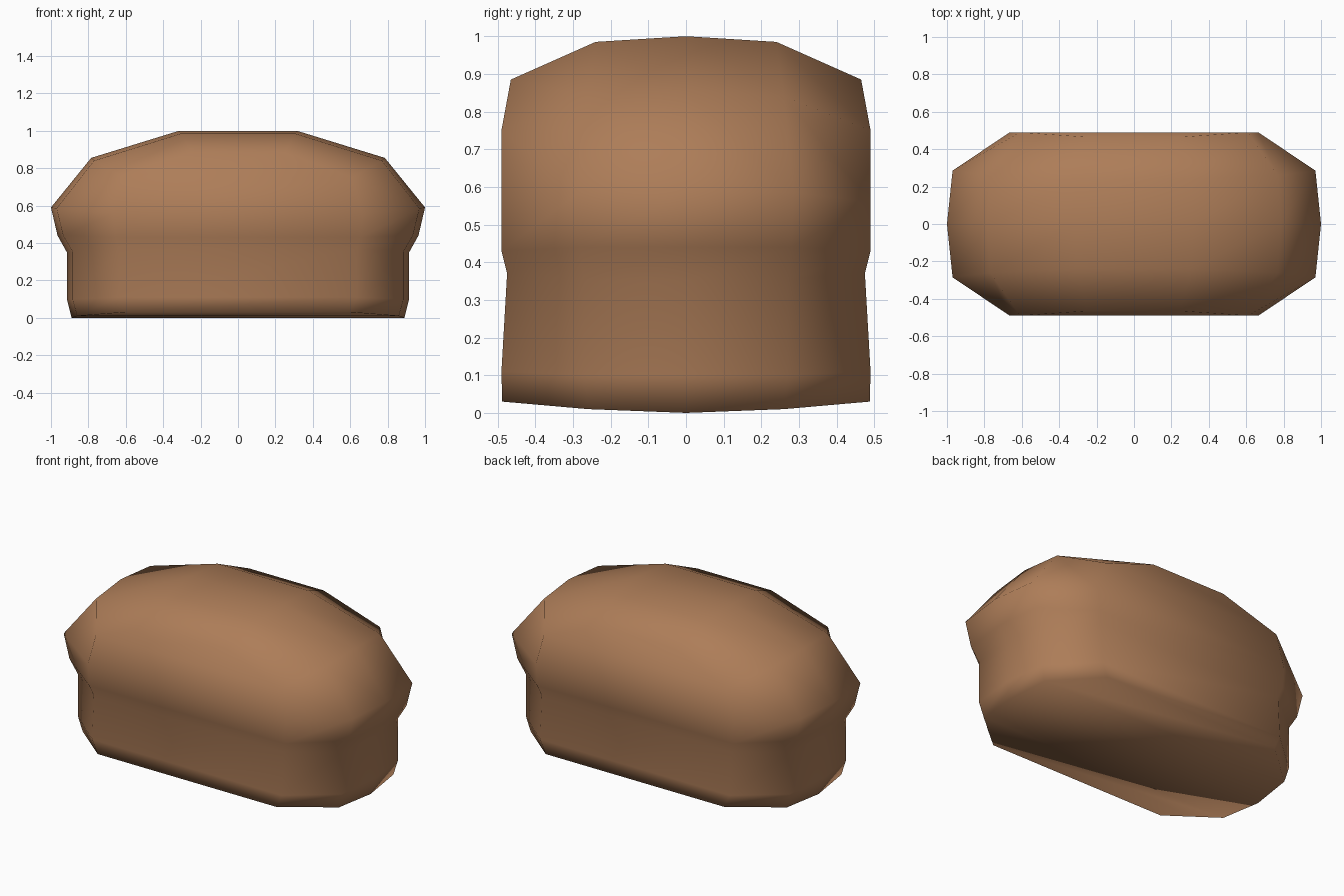
import bpy, bmesh

if "Cube" in bpy.data.objects:
    bpy.data.objects.remove(bpy.data.objects["Cube"])

crust = bpy.data.materials.new("crust brown")
crust.diffuse_color = (0.42, 0.205, 0.098, 1)
crust.use_nodes = True
crust.node_tree.nodes["Principled BSDF"].inputs["Base Color"].default_value = crust.diffuse_color

bm = bmesh.new()


def ring(ends):
    """Ten-sided ring from (x, y, z) points of one quarter: middle, shoulder, corner."""
    mid, sho, cor = ends

    def v(p, sx, sy):
        return bm.verts.new((p[0] * sx, p[1] * sy, p[2]))
    return [v(cor, 1, -1), v(sho, 1, -1), v(mid, 1, 1), v(sho, 1, 1), v(cor, 1, 1),
            v(cor, -1, 1), v(sho, -1, 1), v(mid, -1, 1), v(sho, -1, -1), v(cor, -1, -1)]


def bridge(a, b):
    for i in range(10):
        j = (i + 1) % 10
        bm.faces.new((a[i], a[j], b[j], b[i]))


# Side wall rings, from the rocking base up to the overhanging crust
rings = [ring(r) for r in (
    [(0.89, 0, 0.0), (0.86, 0.26, 0.01), (0.60, 0.488, 0.03)],
    [(0.915, 0, 0.10), (0.885, 0.27, 0.10), (0.635, 0.49, 0.11)],
    [(0.915, 0, 0.35), (0.885, 0.27, 0.355), (0.635, 0.475, 0.37)],
    [(0.965, 0, 0.44), (0.935, 0.28, 0.44), (0.655, 0.49, 0.43)],
    [(1.0, 0, 0.59), (0.97, 0.285, 0.585), (0.665, 0.49, 0.56)],
)]
for lo, hi in zip(rings, rings[1:]):
    bridge(lo, hi)

# Base, closed in strips across the loaf
b = rings[0]
for i in range(4):
    bm.faces.new((b[i], b[9 - i], b[8 - i], b[i + 1]))

# Domed top: lengthwise arches joined between the ends of the widest ring
top = rings[-1]
arches = [
    [(0.61, 0.49, 0.75), (0.25, 0.465, 0.885)],
    [(0.77, 0.26, 0.84), (0.305, 0.24, 0.985)],
    [(0.785, 0, 0.855), (0.315, 0, 1.0)],
]
rows = []
for i in range(5):
    sy = -1 if i < 2 else 1
    low, high = arches[min(i, 4 - i)]
    pts = [(-low[0], low[1], low[2]), (-high[0], high[1], high[2]), high, low]
    inner = [bm.verts.new((p[0], p[1] * sy, p[2])) for p in pts]
    rows.append([top[9 - i]] + inner + [top[i]])
for r, s in zip(rows, rows[1:]):
    for k in range(5):
        bm.faces.new((r[k], r[k + 1], s[k + 1], s[k]))
for r in (rows[0], rows[-1]):
    bm.faces.new((r[0], r[5], r[4], r[1]))
    bm.faces.new((r[1], r[4], r[3], r[2]))

bmesh.ops.recalc_face_normals(bm, faces=bm.faces)
for f in bm.faces:
    f.smooth = True
me = bpy.data.meshes.new("bread_loaf")
bm.to_mesh(me)
bm.free()
me.materials.append(crust)
loaf = bpy.data.objects.new("bread_loaf", me)
bpy.context.collection.objects.link(loaf)
